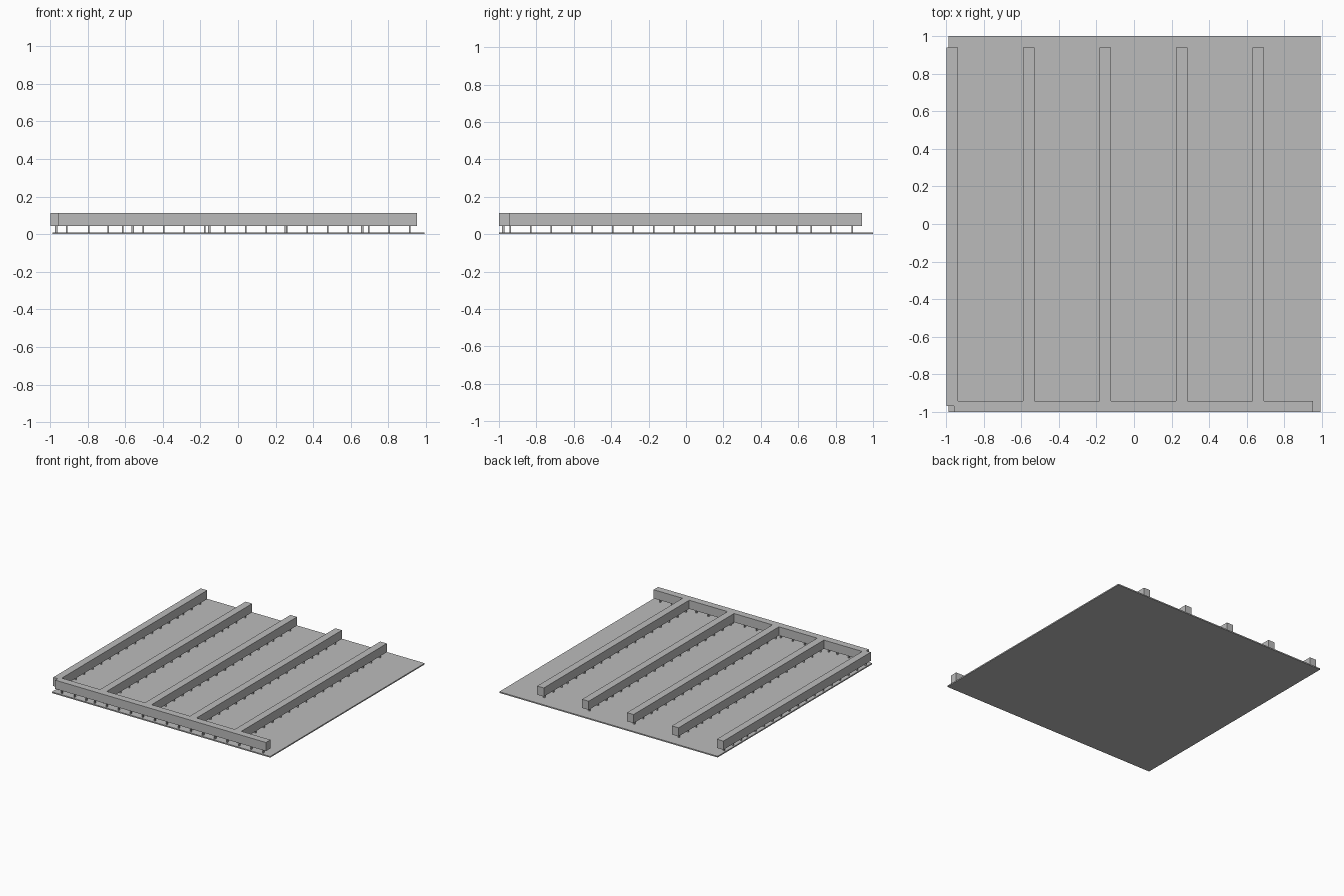
import bpy

cube = bpy.data.objects.get("Cube")
if cube:
    bpy.data.objects.remove(cube, do_unlink=True)

grey = bpy.data.materials.new("plain grey")
grey.use_nodes = True
colour = (0.5, 0.5, 0.5, 1)
grey.diffuse_color = colour
grey.node_tree.nodes["Principled BSDF"].inputs["Base Color"].default_value = colour


def add_boxes(name, boxes):
    """One object from boxes given as (x, y, z) ranges."""
    verts, faces = [], []
    for xs, ys, zs in boxes:
        n = len(verts)
        for z in zs:
            verts += [(xs[0], ys[0], z), (xs[1], ys[0], z), (xs[1], ys[1], z), (xs[0], ys[1], z)]
        faces += [(n + 3, n + 2, n + 1, n), (n + 4, n + 5, n + 6, n + 7)]
        for i in range(4):
            j = (i + 1) % 4
            faces.append((n + i, n + j, n + 4 + j, n + 4 + i))
    mesh = bpy.data.meshes.new(name)
    mesh.from_pydata(verts, [], faces)
    mesh.materials.append(grey)
    obj = bpy.data.objects.new(name, mesh)
    bpy.context.collection.objects.link(obj)
    return obj


def around(centre, size):
    return centre - size / 2, centre + size / 2


BASE, LOW, HIGH = 0.01, 0.043, 0.114
WIDTH = 0.06
PEG_THIN, PEG_WIDE = 0.008, 0.015
beam_x = [-0.967 + 0.407 * i for i in range(5)]

# Thin base sheet
add_boxes("base_sheet", [((-0.987, 0.992), (-1, 1), (0, BASE))])

# Front beam, and the long beams running back from it
add_boxes("front_beam", [((-0.957, 0.953), (-1, -0.942), (LOW, HIGH))])
for i, x in enumerate(beam_x):
    start = -0.968 if i == 0 else -0.942
    add_boxes(f"long_beam_{i + 1}", [(around(x, WIDTH), (start, 0.94), (LOW, HIGH))])

# Small pegs holding the beams above the sheet
peg_z = (BASE, LOW)
front_x = [-0.91, -0.795, -0.69] + [-0.612 + 0.109 * i for i in range(15)]
add_boxes("front_pegs", [(around(x, PEG_THIN), around(-0.977, PEG_WIDE), peg_z)
                         for x in front_x])
long_y = [-0.94 + 0.1095 * i for i in range(15)] + [0.67, 0.775, 0.89]
for i, x in enumerate(beam_x):
    add_boxes(f"long_pegs_{i + 1}", [(around(x, PEG_WIDE), around(y, PEG_THIN), peg_z)
                                     for y in long_y])
